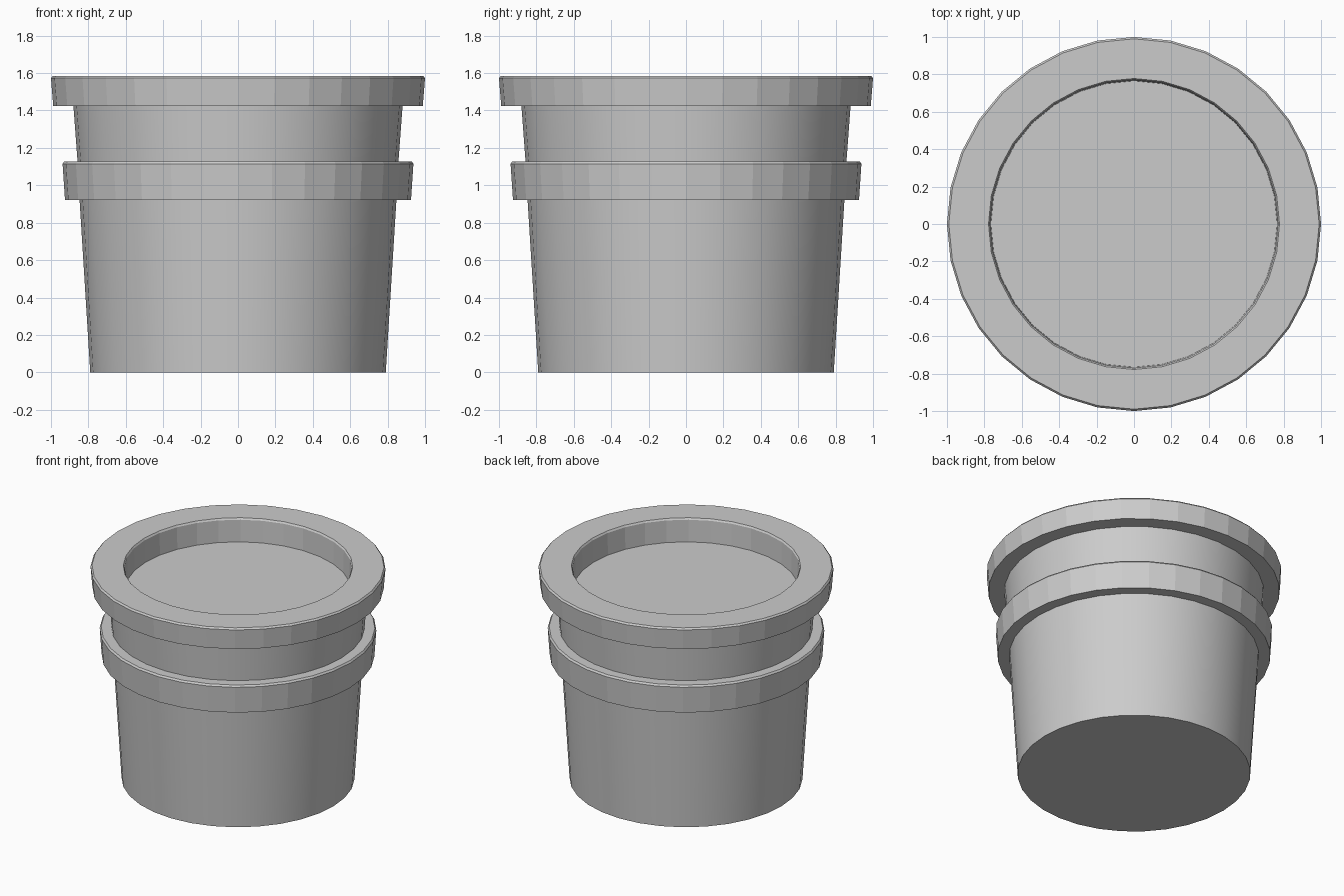
import bpy, bmesh
from math import sin, cos, tau

if "Cube" in bpy.data.objects:
    bpy.data.objects.remove(bpy.data.objects["Cube"])

SIDES = 32

# pot profile (radius, height) from the base centre, up the outside, down to the inner floor
profile = [
    (0, 0), (0.79, 0), (0.847, 0.92),                   # base and tapered wall
    (0.925, 0.92), (0.938, 1.115), (0.928, 1.128),      # middle band
    (0.858, 1.128), (0.88, 1.425),                      # neck
    (0.988, 1.425), (1.0, 1.573), (0.99, 1.585),        # rim
    (0.778, 1.585), (0.77, 1.573), (0.765, 1.41), (0, 1.41),  # opening and floor
]
SMOOTH_SPANS = {1, 6}   # wall and neck are smooth, the bands are faceted

bm = bmesh.new()
rings = []
for r, z in profile:
    if r == 0:
        rings.append([bm.verts.new((0, 0, z))])
    else:
        rings.append([bm.verts.new((r * cos(tau * i / SIDES), r * sin(tau * i / SIDES), z))
                      for i in range(SIDES)])

# base and inner floor as single flat discs
for centre, ring in ((rings[0], rings[1]), (rings[-1], rings[-2])):
    bm.verts.remove(centre[0])
    bm.faces.new(ring)

# side walls
for k in range(1, len(rings) - 2):
    a, b = rings[k], rings[k + 1]
    for i in range(SIDES):
        j = (i + 1) % SIDES
        f = bm.faces.new((a[i], a[j], b[j], b[i]))
        f.smooth = k in SMOOTH_SPANS

bmesh.ops.recalc_face_normals(bm, faces=bm.faces)

# keep the band corners crisp
for e in bm.edges:
    if len({f.smooth for f in e.link_faces}) > 1:
        e.smooth = False

mesh = bpy.data.meshes.new("flower_pot")
bm.to_mesh(mesh)
bm.free()
pot = bpy.data.objects.new("flower_pot", mesh)
bpy.context.collection.objects.link(pot)
